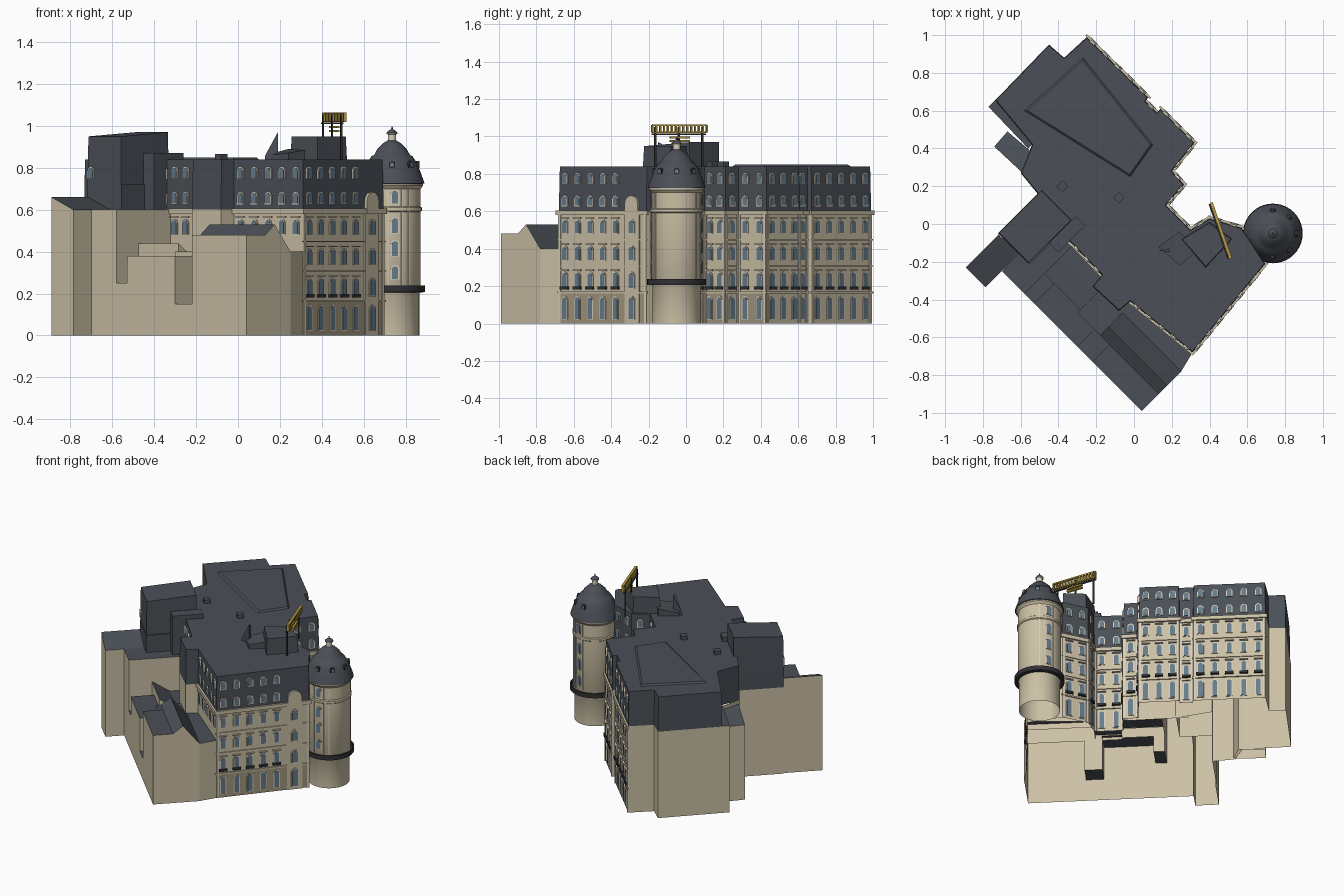
import bpy, bmesh, math
from mathutils import Vector

if "Cube" in bpy.data.objects:
    bpy.data.objects.remove(bpy.data.objects["Cube"])

def mat(name, c):
    m = bpy.data.materials.new(name); m.diffuse_color = (*c, 1); return m
STONE = mat("stone", (0.60, 0.53, 0.38)); DARK = mat("base_stone", (0.36, 0.31, 0.21))
ROOF = mat("slate", (0.07, 0.08, 0.095)); GLASS = mat("glass", (0.13, 0.2, 0.26))
TRIM = mat("trim", (0.68, 0.62, 0.5)); GOLD = mat("gold", (0.5, 0.34, 0.05))
IRON = mat("iron", (0.03, 0.03, 0.035))

def finish(name, bm, *mats, fix=True):
    if fix: bmesh.ops.recalc_face_normals(bm, faces=bm.faces)
    me = bpy.data.meshes.new(name); bm.to_mesh(me); bm.free()
    for m in mats: me.materials.append(m)
    o = bpy.data.objects.new(name, me); bpy.context.collection.objects.link(o)
    return o

def loft(bm, lo, hi, cap=True, skip=()):
    """Walls between two matching loops, with an optional top cap in slot 1."""
    a = [bm.verts.new(p) for p in lo]; b = [bm.verts.new(p) for p in hi]
    n = len(a)
    for i in range(n):
        if i not in skip: bm.faces.new((a[i], a[(i+1) % n], b[(i+1) % n], b[i]))
    if cap: bm.faces.new(b).material_index = 1

def inset(poly, d):
    out = []
    for i, p in enumerate(poly):
        p = Vector(p); e1 = (p - Vector(poly[i-1])).normalized()
        e2 = (Vector(poly[(i+1) % len(poly)]) - p).normalized()
        n1, n2 = Vector((e1.y, -e1.x)), Vector((e2.y, -e2.x))
        out.append(p - (n1 + n2) / (1 + n1.dot(n2)) * d)
    return out

def prism(name, poly, z0, z1, side=STONE, top=ROOF, ins=0, cap=True, skip=()):
    tops = z1 if isinstance(z1, (list, tuple)) else [z1] * len(poly)
    bm = bmesh.new()
    loft(bm, [(p[0], p[1], z0) for p in poly],
         [(p[0], p[1], z) for p, z in zip(inset(poly, ins), tops)], cap, skip)
    return finish(name, bm, side, top, fix=False)

def ab(a, b):   # grid along (a) and inward from (b) the long rear-street wall
    return (-0.70 + a + b, -0.25 - a + b)
def block(name, a0, a1, b0, b1, z1, z0=0.36, **k):
    return prism(name, [ab(a0, b0), ab(a1, b0), ab(a1, b1), ab(a0, b1)], z0, z1, **k)

class Facade:
    """Frame along a wall: u along the wall, d outward."""
    def __init__(s, p, q):
        s.p, q = Vector(p), Vector(q); s.len = (q - s.p).length
        s.e = (q - s.p).normalized(); s.n = Vector((s.e.y, -s.e.x))
    def at(s, u, d, z):
        v = s.p + s.e * u + s.n * d; return (v.x, v.y, z)
    def slab(s, bm, outline, d0, d1):
        loft(bm, [s.at(u, d0, z) for u, z in outline], [s.at(u, d1, z) for u, z in outline])
    def box(s, bm, u0, u1, z0, z1, d0, d1):
        s.slab(bm, [(u0, z0), (u1, z0), (u1, z1), (u0, z1)], d0, d1)
    def wall(s, bm, z0, z1):
        bm.faces.new([bm.verts.new(s.at(u, 0, z)) for u, z in ((0, z0), (s.len, z0), (s.len, z1), (0, z1))])

def arch(u, w, z0, z1):
    r = w / 2
    return [(u-r, z0), (u+r, z0)] + [(u + r*math.cos(t*math.pi/6), z1 - r + r*math.sin(t*math.pi/6)) for t in range(7)]

frames, panes, ledges, bands, bases, pil = (bmesh.new() for _ in range(6))
def window(f, u, w, z0, z1, d=0, back=0.0):
    f.slab(frames, arch(u, w + 0.012, z0 - 0.004, z1 + 0.007), d - back, d + 0.005)
    f.slab(panes, arch(u, w, z0, z1), d, d + 0.007)

LOW = [(0.025, 0.14), (0.19, 0.27), (0.34, 0.41), (0.485, 0.55)]
HIGH = [(0.63, 0.68), (0.75, 0.80)]
def dress(p, q, n, floor=0.0, u_end=1.0, base=False):
    f = Facade(p, q); L = f.len * u_end
    for i in range(n):
        u = L * (i + 0.5) / n
        for k, (z0, z1) in enumerate(LOW):
            if z0 < floor: continue
            window(f, u, 0.03, z0, z1)
            if k: f.box(frames, u-0.026, u+0.026, z1+0.012, z1+0.018, 0, 0.012)
            if k == 1: f.box(ledges, u-0.026, u+0.026, z0-0.008, z0+0.008, 0, 0.014)
        for z0, z1 in HIGH: window(f, u, 0.03, z0, z1, 0, 0.008)
    for z0, z1, d in ((0.16, 0.17, 0.008), (0.305, 0.311, 0.006), (0.445, 0.451, 0.006), (0.58, 0.605, 0.012)):
        if z0 >= floor: f.box(bands, -d, f.len + d, z0, z1, 0, d)
    if base: f.box(bases, 0, f.len, 0, 0.16, 0, 0.003)
    if floor == 0:
        for u in (0.008, f.len - 0.008): f.box(pil, u-0.007, u+0.007, 0, 0.58, 0, 0.006)
    return f

# Main walls and mansard; walls that back onto the low wings only start at court level
main = [(0.31, -0.68), (0.695, -0.21), (0.57, -0.02), (0.40, 0.03), (0.30, -0.03), (0.17, 0.10),
        (0.265, 0.21), (0.20, 0.28), (0.32, 0.43), (0.14, 0.61), (0.12, 0.59), (0.06, 0.65), (0.075, 0.67),
        (-0.25, 0.99), (-0.37, 0.88), (-0.45, 0.95), (-0.77, 0.62), (-0.56, 0.40), (-0.60, 0.27),
        (-0.51, 0.16), (-0.38, -0.05), (-0.17, -0.27), (-0.22, -0.33), (-0.08, -0.46), (-0.02, -0.41)]
prism("main_walls", main, 0, 0.60, cap=False, skip=range(19, 25))
court = bmesh.new()
for i in range(19, 25): Facade(main[i], main[(i+1) % 25]).wall(court, 0.36, 0.60)
finish("court_walls", court, STONE, fix=False)
mansard = main[:16] + [(-0.735, 0.655), (-0.54, 0.42)] + main[18:]
prism("mansard_roof", mansard, 0.60, 0.84, ROOF, ROOF, 0.004)
prism("rear_eave", [(-0.56, 0.40), (-0.54, 0.42), (-0.735, 0.655), (-0.77, 0.62)][::1], 0.598, 0.602)

# Facade dressing
se = dress(main[0], main[1], 5, u_end=0.72, base=True)
for i, n in ((2, 2), (3, 1), (4, 2), (5, 2), (6, 1), (7, 2), (8, 3), (10, 1), (12, 5)):
    dress(main[i], main[i+1], n, base=i in (5, 7))
dress(main[24], main[0], 5, 0.45)
dress(main[20], main[21], 4, 0.45)

# Gabled bay beside the tower
u = se.len * 0.84
bay = bmesh.new()
se.box(bay, u-0.05, u+0.05, 0, 0.58, 0, 0.008)
se.slab(bay, arch(u, 0.09, 0.58, 0.685), -0.01, 0.014)
finish("gabled_bay", bay, STONE, STONE)
for z0, z1 in LOW: window(se, u, 0.036, z0, z1, 0.008)

# Perimeter walls of the low rear wings (a0,b0 -> a1,b1, z0, z1)
rib = bmesh.new()
for a0, b0, a1, b1, z0, z1 in (
        (-0.11, 0.31, -0.11, 0.09, 0, 0.36), (-0.105, 0.09, -0.105, -0.085, 0, 0.36),
        (-0.105, -0.085, 0, -0.085, 0, 0.36), (0, -0.085, 0, 0, 0, 0.36),
        (0, 0, 0.12, 0, 0, 0.36), (0.12, 0, 0.17, 0, 0, 0.25), (0.17, 0, 0.40, 0, 0, 0.36),
        (0.40, 0, 0.48, 0, 0, 0.15), (0.48, 0, 0.74, 0, 0, 0.36), (0.74, 0, 0.74, 0.21, 0, 0.36), (0.74, 0.21, 0.72, 0.29, 0, 0.40),
        (0.12, 0, 0.12, 0.105, 0.25, 0.36), (0.12, 0.105, 0.17, 0.105, 0.25, 0.36), (0.17, 0.105, 0.17, 0, 0.25, 0.36),
        (0.40, 0, 0.40, 0.09, 0.15, 0.36), (0.40, 0.09, 0.48, 0.09, 0.15, 0.36), (0.48, 0.09, 0.48, 0, 0.15, 0.36)):
    Facade(ab(a0, b0), ab(a1, b1)).wall(rib, z0, z1)
finish("perimeter_walls", rib, STONE, fix=False)

# Low rear wings, courts and roofs
block("low_wing_south", 0.48, 0.74, 0, 0.09, 0.48, skip=(2,))
block("south_gable_outer", 0.43, 0.74, 0.09, 0.135, [0.48, 0.48, 0.53, 0.53], skip=(2,))
block("south_gable_inner", 0.43, 0.74, 0.135, 0.21, [0.53, 0.53, 0.40, 0.40], skip=(0,))
prism("south_court", [ab(0.415, 0.21), ab(0.74, 0.21), ab(0.72, 0.29), ab(0.415, 0.275)], 0.36, 0.40, skip=(0, 1, 2))
block("light_shaft_floor", 0.40, 0.48, 0, 0.09, 0.151, 0.149)
block("low_wing_west", 0.17, 0.40, 0, 0.105, 0.38, skip=(2,))
block("west_lean_to", 0.12, 0.31, 0.105, 0.185, [0.44, 0.44, 0.365, 0.365])
block("west_court", 0.12, 0.415, 0.185, 0.26, 0.365)
block("west_link", 0.31, 0.43, 0.09, 0.235, 0.40)
block("west_shaft_floor", 0.12, 0.17, 0, 0.105, 0.251, 0.249)
block("west_block", 0, 0.12, 0, 0.26, 0.60, skip=(3,))
block("corner_block", -0.105, 0, -0.085, 0.09, [0.66, 0.60, 0.60, 0.66])
block("tall_block_walls", -0.11, 0.055, 0.09, 0.31, 0.60, cap=False, skip=(2,))
block("tall_block_lower_roof", -0.11, 0.055, 0.09, 0.31, 0.72, 0.60, side=ROOF)
block("tall_block_roof", -0.11, 0.05, 0.092, 0.32, [0.95, 0.95, 0.97, 0.97], 0.72, side=ROOF, ins=0.003)
block("tall_block_shoulder", 0.05, 0.10, 0.20, 0.34, 0.87, 0.6, side=ROOF)
tf = Facade(ab(-0.11, 0.092), ab(0.05, 0.092))
window(tf, 0.025, 0.032, 0.75, 0.80)
prism("rear_annex", [(-0.67, 0.49), (-0.74, 0.41), (-0.59, 0.27), (-0.54, 0.38)], 0, [0.52, 0.52, 0.58, 0.58])

# Rooftop volumes
prism("penthouse", [(0.38, -0.23), (0.52, -0.08), (0.40, 0.01), (0.25, -0.08)], 0.84, 0.95, ROOF, ROOF, 0.004)
prism("penthouse_step", [(0.24, -0.22), (0.34, -0.14), (0.24, -0.04), (0.13, -0.12)], 0.84, [0.87, 0.89, 0.89, 0.86], ROOF)
prism("roof_fin", [(0.13, -0.14), (0.19, -0.15), (0.19, -0.13)], 0.84, [0.86, 0.97, 0.96], ROOF)
prism("rear_roof_cap", [(-0.02, 0.25), (0.10, 0.42), (-0.27, 0.88), (-0.58, 0.60)], 0.84, 0.85, ROOF, ROOF, 0.01)
for i, (x, y) in enumerate(((-0.38, 0.2), (-0.08, 0.14))):
    prism(f"chimney_{i}", [(x, y-0.03), (x+0.03, y), (x, y+0.03), (x-0.03, y)], 0.84, 0.865, ROOF)

# Round corner tower
CX, CY = 0.735, -0.05
def lathe(name, prof, m, seg=40):
    bm = bmesh.new(); rings = []
    for r, z in prof:
        rings.append([bm.verts.new((CX + r*math.cos(2*math.pi*i/seg), CY + r*math.sin(2*math.pi*i/seg), z)) for i in range(seg)])
    for a, b in zip(rings, rings[1:]):
        for i in range(seg): bm.faces.new((a[i], a[(i+1) % seg], b[(i+1) % seg], b[i]))
    if prof[-1][0] < 0.05: bm.faces.new(rings[-1])
    o = finish(name, bm, m)
    bpy.ops.object.select_all(action='DESELECT')
    o.select_set(True); bpy.context.view_layer.objects.active = o
    bpy.ops.object.shade_smooth_by_angle(angle=0.6)
lathe("tower_shaft", [(0.13, 0), (0.13, 0.20), (0.136, 0.21), (0.136, 0.59), (0.142, 0.595), (0.142, 0.61),
                      (0.136, 0.615), (0.136, 0.70), (0.148, 0.715), (0.148, 0.73)], STONE)
lathe("tower_balcony", [(0.13, 0.205), (0.158, 0.207), (0.158, 0.238), (0.150, 0.238), (0.150, 0.215), (0.13, 0.215)], IRON)
lathe("tower_dome", [(0.135, 0.722), (0.155, 0.725), (0.152, 0.735), (0.138, 0.775), (0.118, 0.825), (0.098, 0.855),
                     (0.085, 0.862), (0.07, 0.89), (0.042, 0.918), (0.022, 0.93)], ROOF)
lathe("tower_lantern", [(0.02, 0.925), (0.02, 0.96), (0.027, 0.962), (0.027, 0.967)], TRIM, 12)
lathe("tower_finial", [(0.027, 0.967), (0.016, 0.978), (0.004, 0.985), (0.003, 0.998)], ROOF, 12)

def tangent(deg, r):   # short facade touching the tower at an angle
    t = math.radians(deg); c = Vector((CX + r*math.cos(t), CY + r*math.sin(t)))
    e = Vector((-math.sin(t), math.cos(t))) * 0.05
    return Facade(c - e, c + e)
for deg in (-84, 76):
    f = tangent(deg, 0.133)
    for z0, z1 in ((0.27, 0.33), (0.38, 0.45), (0.49, 0.56), (0.63, 0.69)): window(f, 0.05, 0.03, z0, z1, 0, 0.01)
for deg in (-98, -70, -55, 50, 64, 90):
    tangent(deg, 0.134).box(pil, 0.047, 0.053, 0.24, 0.70, -0.01, 0.007)
for deg in range(-90, 91, 45):
    f = tangent(deg, 0.108)
    f.slab(ledges, arch(0.05, 0.03, 0.80, 0.832), -0.02, 0.022)
    f.slab(panes, arch(0.05, 0.018, 0.806, 0.825), 0, 0.024)

finish("window_frames", frames, TRIM, TRIM); finish("window_panes", panes, GLASS, GLASS)
finish("ledges_and_dormers", ledges, IRON, IRON); finish("cornices", bands, STONE, STONE)
finish("ground_floor_base", bases, DARK, DARK); finish("pilasters", pil, TRIM, TRIM)

# Rooftop open frame with plain gilded slats
f = Facade((0.51, -0.18), (0.41, 0.11))
gold, iron = bmesh.new(), bmesh.new()
for z in (1.022, 1.06): f.box(gold, 0, f.len, z-0.004, z+0.004, -0.008, 0.008)
for i in range(15):
    u = f.len * i / 14; f.box(gold, u-0.004, u+0.004, 1.02, 1.062, -0.008, 0.008)
for z in (0.975, 0.995): f.box(gold, 0.1, 0.21, z-0.005, z+0.005, -0.008, 0.008)
for u in (0.02, f.len/2, f.len-0.02): f.box(iron, u-0.005, u+0.005, 0.84, 1.05, -0.016, -0.008)
f.box(iron, 0, f.len, 1.008, 1.016, -0.016, -0.006)
finish("gilded_slats", gold, GOLD, GOLD); finish("slat_posts", iron, IRON, IRON)

for m in bpy.data.materials:
    if m.users and not m.is_grease_pencil:
        m.use_nodes = True
        m.node_tree.nodes["Principled BSDF"].inputs["Base Color"].default_value = m.diffuse_color
